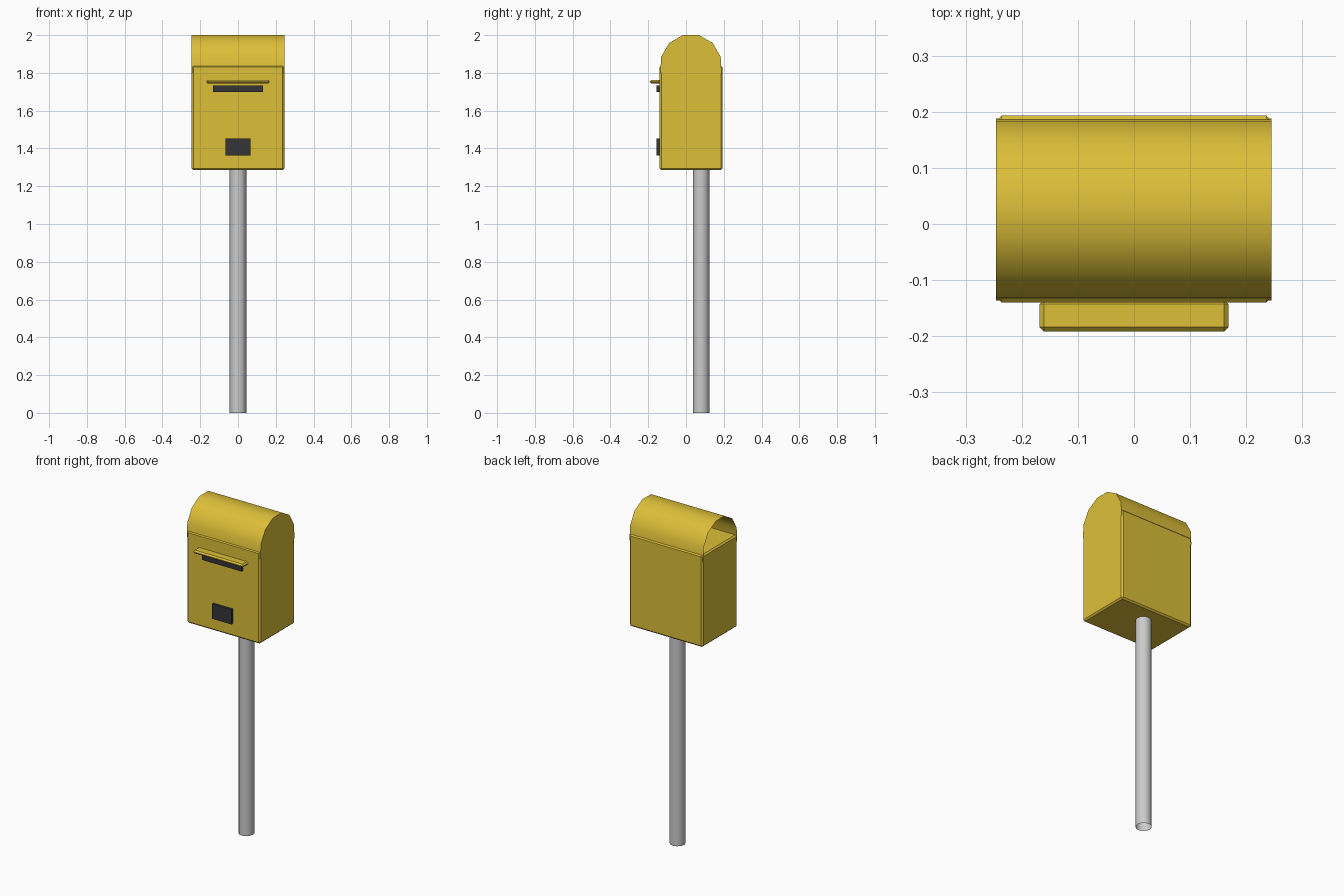
import bpy, bmesh, math

if "Cube" in bpy.data.objects:
    bpy.data.objects.remove(bpy.data.objects["Cube"])


def material(name, color):
    m = bpy.data.materials.new(name)
    m.diffuse_color = color
    m.use_nodes = True
    m.node_tree.nodes["Principled BSDF"].inputs["Base Color"].default_value = m.diffuse_color
    return m


yellow = material("yellow_paint", (0.72, 0.52, 0.04, 1))
dark = material("dark_plate", (0.035, 0.035, 0.04, 1))


def finish(name, bm, mat=None, smooth=None):
    bmesh.ops.recalc_face_normals(bm, faces=bm.faces)
    me = bpy.data.meshes.new(name)
    bm.to_mesh(me)
    bm.free()
    ob = bpy.data.objects.new(name, me)
    bpy.context.collection.objects.link(ob)
    if mat:
        me.materials.append(mat)
    if smooth:
        bpy.ops.object.select_all(action='DESELECT')
        ob.select_set(True)
        bpy.context.view_layer.objects.active = ob
        bpy.ops.object.shade_smooth_by_angle(angle=math.radians(smooth))
    return ob


def box(name, lo, hi, mat, bevel=0):
    bm = bmesh.new()
    bmesh.ops.create_cube(bm, size=1)
    for v in bm.verts:
        v.co = [(a + b) / 2 + c * (b - a) for a, b, c in zip(lo, hi, v.co)]
    if bevel:
        bmesh.ops.bevel(bm, geom=bm.edges[:], offset=bevel, segments=1,
                        affect='EDGES', profile=0.5)
    return finish(name, bm, mat)


# Main box, posting slot with rain hood, and lower notice plate
box("body", (-0.245, -0.14, 1.285), (0.245, 0.193, 1.84), yellow, 0.009)
box("slot", (-0.132, -0.155, 1.70), (0.132, -0.135, 1.733), dark)
box("notice_plate", (-0.065, -0.155, 1.363), (0.065, -0.135, 1.452), dark)
box("slot_hood", (-0.168, -0.192, 1.743), (0.168, -0.135, 1.763), yellow, 0.008)

# Arched roof shell, open at the left end and closed at the right
arch = [(-0.136, 1.80)]
arch += [(0.026 - 0.163 * math.cos(math.radians(a)),
          1.843 + 0.163 * math.sin(math.radians(a))) for a in range(15, 166, 30)]
arch += [(0.188, 1.80)]
bm = bmesh.new()
left, right = [[bm.verts.new((x, y, z)) for y, z in arch] for x in (-0.246, 0.245)]
for i in range(len(arch) - 1):
    bm.faces.new((left[i], left[i + 1], right[i + 1], right[i]))
bm.faces.new(right)
finish("roof", bm, yellow, 40)

# Round post, open at both ends
bm = bmesh.new()
bmesh.ops.create_cone(bm, segments=12, radius1=0.044, radius2=0.044, depth=1.29)
bmesh.ops.translate(bm, verts=bm.verts, vec=(0, 0.08, 0.645))
caps = [f for f in bm.faces if abs(f.normal.z) > 0.9]
bmesh.ops.delete(bm, geom=caps, context='FACES_ONLY')
finish("post", bm, None, 40)
